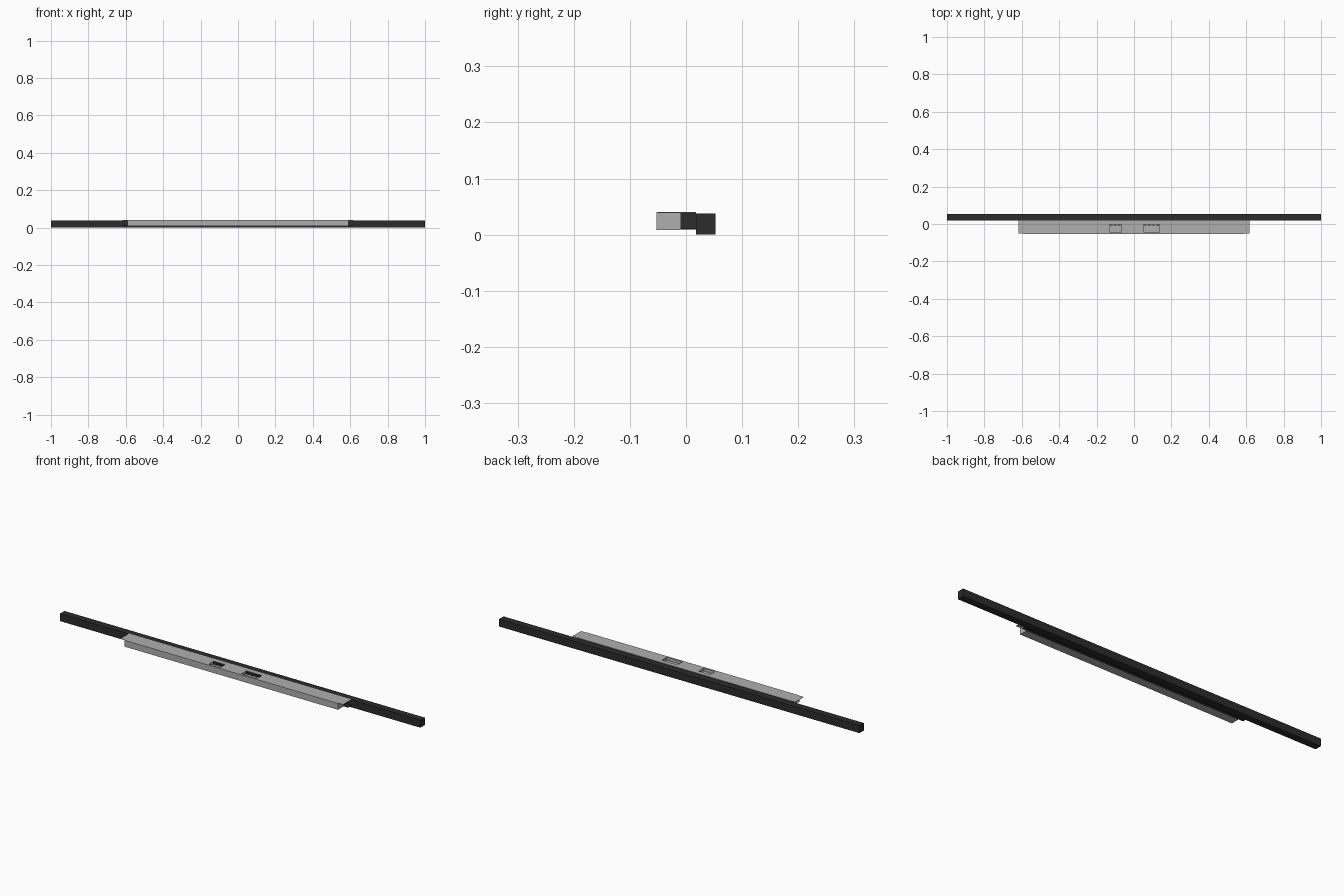
import bpy, bmesh
from mathutils import Vector

if "Cube" in bpy.data.objects:
    bpy.data.objects.remove(bpy.data.objects["Cube"])


def material(name, rgb):
    m = bpy.data.materials.new(name)
    m.diffuse_color = (*rgb, 1)
    m.use_nodes = True
    m.node_tree.nodes["Principled BSDF"].inputs["Base Color"].default_value = m.diffuse_color
    return m


GREY = material("satin grey", (0.42, 0.43, 0.42))
BLACK = material("rail black", (0.025, 0.025, 0.025))


def box(name, x, y, z, mat):
    """Axis-aligned box from (min, max) ranges."""
    lo, hi = Vector((x[0], y[0], z[0])), Vector((x[1], y[1], z[1]))
    bm = bmesh.new()
    bmesh.ops.create_cube(bm, size=1)
    bmesh.ops.scale(bm, vec=hi - lo, verts=bm.verts)
    bmesh.ops.translate(bm, vec=(lo + hi) / 2, verts=bm.verts)
    me = bpy.data.meshes.new(name)
    bm.to_mesh(me)
    bm.free()
    me.materials.append(mat)
    ob = bpy.data.objects.new(name, me)
    bpy.context.collection.objects.link(ob)
    return ob


# Long back rail
box("rail", (-1, 1), (0.018, 0.053), (0, 0.0375), BLACK)

# Housing: grey front block, dark core behind it, thin cover overhanging the ends
front = box("housing_front", (-0.592, 0.592), (-0.053, -0.01), (0.008, 0.0385), GREY)
core = box("housing_core", (-0.592, 0.592), (-0.01, 0.018), (0.009, 0.0385), BLACK)
cover = box("cover_plate", (-0.592, 0.592), (-0.053, 0.018), (0.0385, 0.04), GREY)

# Thin mounting tabs at both ends, upper grey and lower dark
for side, name in ((-1, "left"), (1, "right")):
    xs = sorted((side * 0.592, side * 0.618))
    box(name + "_upper_tab", xs, (-0.05, 0.018), (0.0385, 0.04), GREY)
    box(name + "_lower_tab", xs, (-0.01, 0.018), (0.009, 0.011), BLACK)

# Two recessed pockets in the cover, with grey floors
for name, xs in (("small", (-0.132, -0.068)), ("large", (0.05, 0.137))):
    ys = (-0.044, -0.004)
    cutter = box(name + "_pocket_cutter", xs, ys, (0.024, 0.06), GREY)
    cutter.hide_render = True
    cutter.hide_viewport = False
    cutter.display_type = 'WIRE'
    for ob in (front, core, cover):
        mod = ob.modifiers.new(name + "_pocket", 'BOOLEAN')
        mod.operation = 'DIFFERENCE'
        mod.solver = 'EXACT'
        mod.object = cutter
        bpy.context.view_layer.objects.active = ob
        bpy.ops.object.modifier_apply(modifier=mod.name)
        while len(ob.data.materials) > 1:
            ob.data.materials.pop(index=len(ob.data.materials) - 1)
        own = BLACK if ob is core else GREY
        ob.data.materials.clear()
        ob.data.materials.append(own)
    bpy.data.objects.remove(cutter, do_unlink=True)
    box(name + "_pocket_floor", xs, ys, (0.024, 0.025), GREY)

    # Row of dark contacts on the back wall of the pocket
    count = 3 if name == "small" else 4
    pitch = (xs[1] - xs[0]) / count
    for i in range(count):
        cx = xs[0] + pitch * (i + 0.5)
        box(f"{name}_contact_{i + 1}", (cx - pitch * 0.3, cx + pitch * 0.3),
            (-0.008, -0.004), (0.025, 0.037), BLACK)
